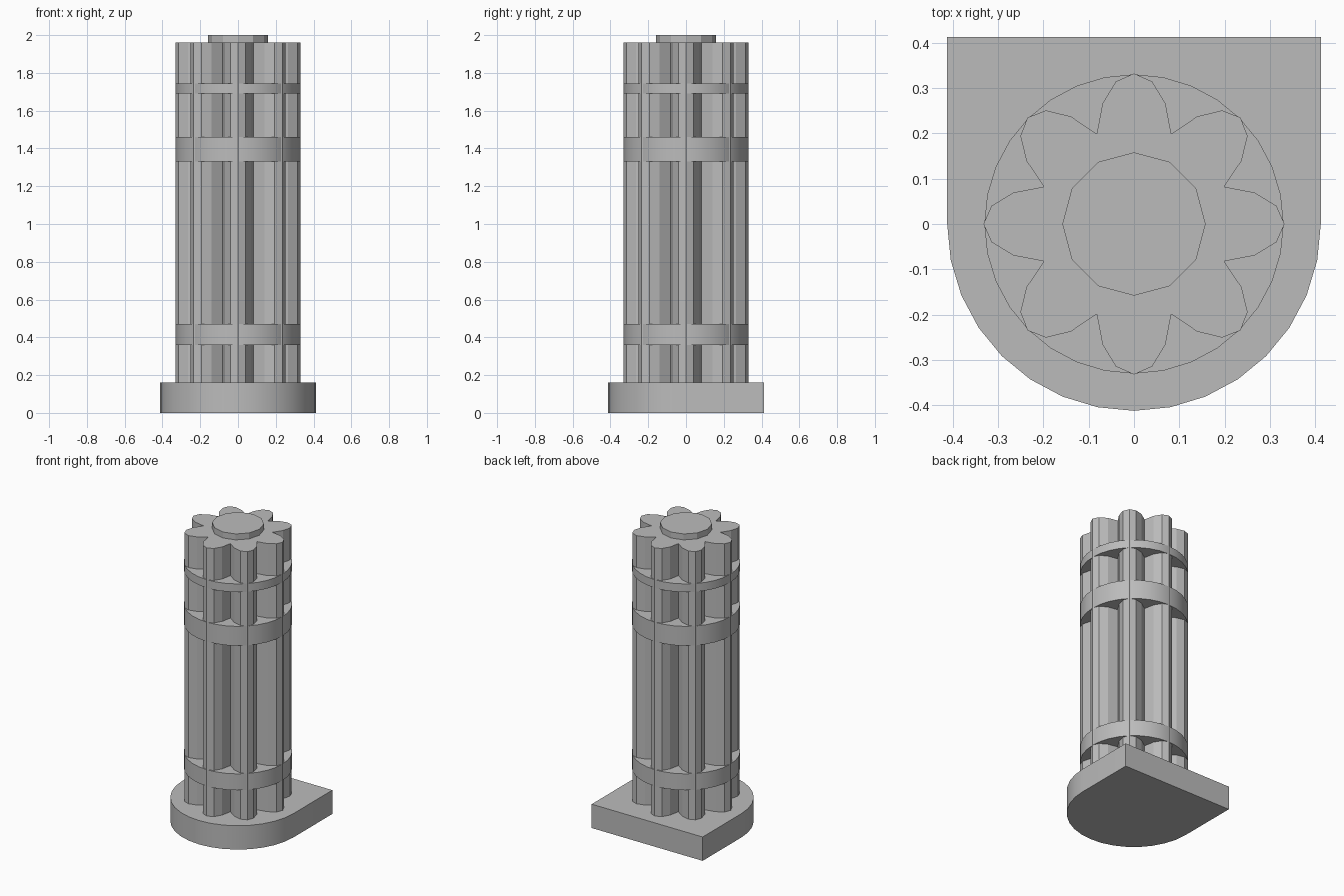
import bpy, bmesh, math

cube = bpy.data.objects.get("Cube")
if cube:
    bpy.data.objects.remove(cube, do_unlink=True)

GREY = (0.5, 0.5, 0.5, 1.0)
stone = bpy.data.materials.new("plain_grey")
stone.diffuse_color = GREY
stone.use_nodes = True
stone.node_tree.nodes["Principled BSDF"].inputs["Base Color"].default_value = GREY


def prism(name, outline, z0, z1):
    """Extrude a closed xy outline from z0 to z1."""
    bm = bmesh.new()
    face = bm.faces.new([bm.verts.new((x, y, z0)) for x, y in outline])
    top = bmesh.ops.extrude_face_region(bm, geom=[face])["geom"]
    bmesh.ops.translate(bm, vec=(0, 0, z1 - z0),
                        verts=[g for g in top if isinstance(g, bmesh.types.BMVert)])
    bmesh.ops.recalc_face_normals(bm, faces=bm.faces)
    mesh = bpy.data.meshes.new(name)
    bm.to_mesh(mesh)
    bm.free()
    mesh.materials.append(stone)
    obj = bpy.data.objects.new(name, mesh)
    bpy.context.collection.objects.link(obj)
    bpy.ops.object.select_all(action="DESELECT")
    obj.select_set(True)
    bpy.context.view_layer.objects.active = obj
    bpy.ops.object.shade_smooth_by_angle(angle=math.radians(20))
    return obj


def arc(radius, start, end, steps):
    """Points on an arc, angles in degrees, end included."""
    angles = [math.radians(start + (end - start) * i / steps) for i in range(steps + 1)]
    return [(radius * math.cos(a), radius * math.sin(a)) for a in angles]


def lobed_outline(lobes=8, centre=0.2, length=0.132, half_width=0.08, valley=0.215):
    """Ring of elliptical lobes that meet in sharp valleys."""
    pts = []
    for i in range(lobes):
        turn = 2 * math.pi * i / lobes
        for deg in (-60, -30, 0, 30, 60):
            t = math.radians(deg)
            u, v = centre + length * math.cos(t), half_width * math.sin(t)
            pts.append((u * math.cos(turn) - v * math.sin(turn),
                        u * math.sin(turn) + v * math.cos(turn)))
        mid = turn + math.pi / lobes
        pts.append((valley * math.cos(mid), valley * math.sin(mid)))
    return pts


# Base: rounded at the front, square at the back
prism("base", arc(0.412, 180, 360, 16) + [(0.412, 0.412), (-0.412, 0.412)], 0.0, 0.16)

# Fluted shaft with eight lobes
prism("fluted_shaft", lobed_outline(), 0.16, 1.96)

# Solid round bands
for name, z0, z1 in (("lower_band", 0.36, 0.47),
                     ("middle_band", 1.33, 1.46),
                     ("upper_band", 1.69, 1.745)):
    prism(name, arc(0.33, 0, 360, 32)[:-1], z0, z1)

# Cap disc
prism("top_cap", arc(0.158, 0, 360, 12)[:-1], 1.96, 2.0)
